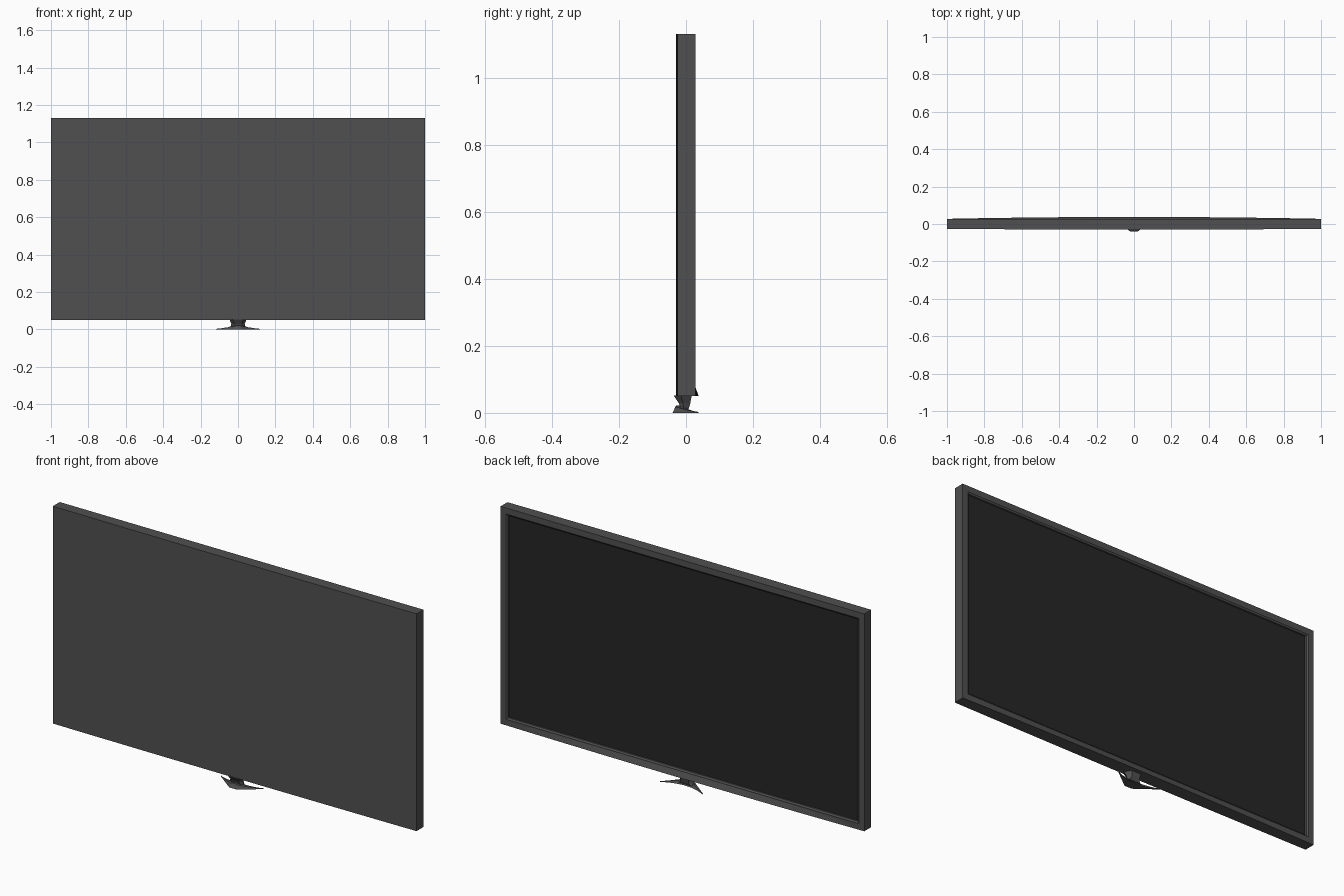
import bpy, bmesh

if "Cube" in bpy.data.objects:
    bpy.data.objects.remove(bpy.data.objects["Cube"])


def material(name, value):
    m = bpy.data.materials.new(name)
    m.use_nodes = True
    colour = (value, value, value, 1)
    m.diffuse_color = colour
    bsdf = m.node_tree.nodes["Principled BSDF"]
    bsdf.inputs["Base Color"].default_value = colour
    bsdf.inputs["Roughness"].default_value = 0.6
    return m


casing = material("dark grey casing", 0.08)
glass = material("black screen", 0.019)


def finish(name, bm, mats):
    mesh = bpy.data.meshes.new(name)
    bm.to_mesh(mesh)
    bm.free()
    for m in mats:
        mesh.materials.append(m)
    obj = bpy.data.objects.new(name, mesh)
    bpy.context.collection.objects.link(obj)
    return obj


def loft(sections):
    """Skin a row of equal-length closed outlines and cap both ends."""
    bm = bmesh.new()
    rings = [[bm.verts.new(p) for p in s] for s in sections]
    n = len(rings[0])
    for a, b in zip(rings, rings[1:]):
        for i in range(n):
            j = (i + 1) % n
            bm.faces.new((a[i], a[j], b[j], b[i]))
    bm.faces.new(rings[0][::-1])
    bm.faces.new(rings[-1])
    bmesh.ops.recalc_face_normals(bm, faces=bm.faces)
    return bm


BOTTOM, TOP, BACK = 0.05, 1.13, 0.028
steps = [i / 8 for i in range(-8, 9)]

# Casing with a very slightly bowed front
plan = [(x, -0.03 + 0.004 * x * x) for x in steps] + [(1, BACK), (-1, BACK)]
bm = loft([[(x, y, z) for x, y in plan] for z in (BOTTOM, TOP)])

# Bezel, sloped inner rim and recessed screen on the back face
bm.normal_update()
panel = [max(bm.faces, key=lambda f: f.normal.y * f.calc_area())]
for width, depth in ((0.03, 0), (0.007, -0.005), (0.001, -0.006)):
    bmesh.ops.inset_region(bm, faces=panel, thickness=width, depth=depth,
                           use_even_offset=True)
panel[0].material_index = 1
finish("display_casing", bm, [casing, glass])

# Bowed lip along the lower edge of the bezel
lip = []
for x in steps:
    out = BACK + 0.0095 * (1 - x * x) + 0.0003
    x *= 0.97
    lip.append([(x, BACK - 0.001, BOTTOM), (x, out, BOTTOM),
                (x, BACK - 0.001, BOTTOM + 0.03)])
finish("lower_lip", loft(lip), [casing])

# Swept foot: pointed tips to the rear, concave back edge, raised middle
foot = []
for t in [i / 6 for i in range(-6, 7)]:
    a = abs(t)
    front = -0.04 + 0.074 * max(0, (a - 0.17) / 0.83)
    rear = 0.004 + 0.033 * a * a
    high = 0.003 + 0.019 * (1 - a) ** 1.3
    mid = (front + rear) / 2
    half = (rear - front) * 0.27
    x = 0.118 * t
    foot.append([(x, front, 0), (x, rear, 0),
                 (x, mid + half, high), (x, mid - half, high)])
finish("stand_foot", loft(foot), [casing])

# Neck flaring up into the casing
neck = []
for z, w, front, rear in ((0.008, 0.055, -0.026, 0.006),
                          (0.018, 0.038, -0.018, 0.010),
                          (0.030, 0.036, -0.022, 0.013),
                          (0.052, 0.045, -0.037, 0.017)):
    c = w * 0.6
    neck.append([(-c, front, z), (c, front, z), (w, front * 0.4, z),
                 (c, rear, z), (-c, rear, z), (-w, front * 0.4, z)])
finish("stand_neck", loft(neck), [casing])
